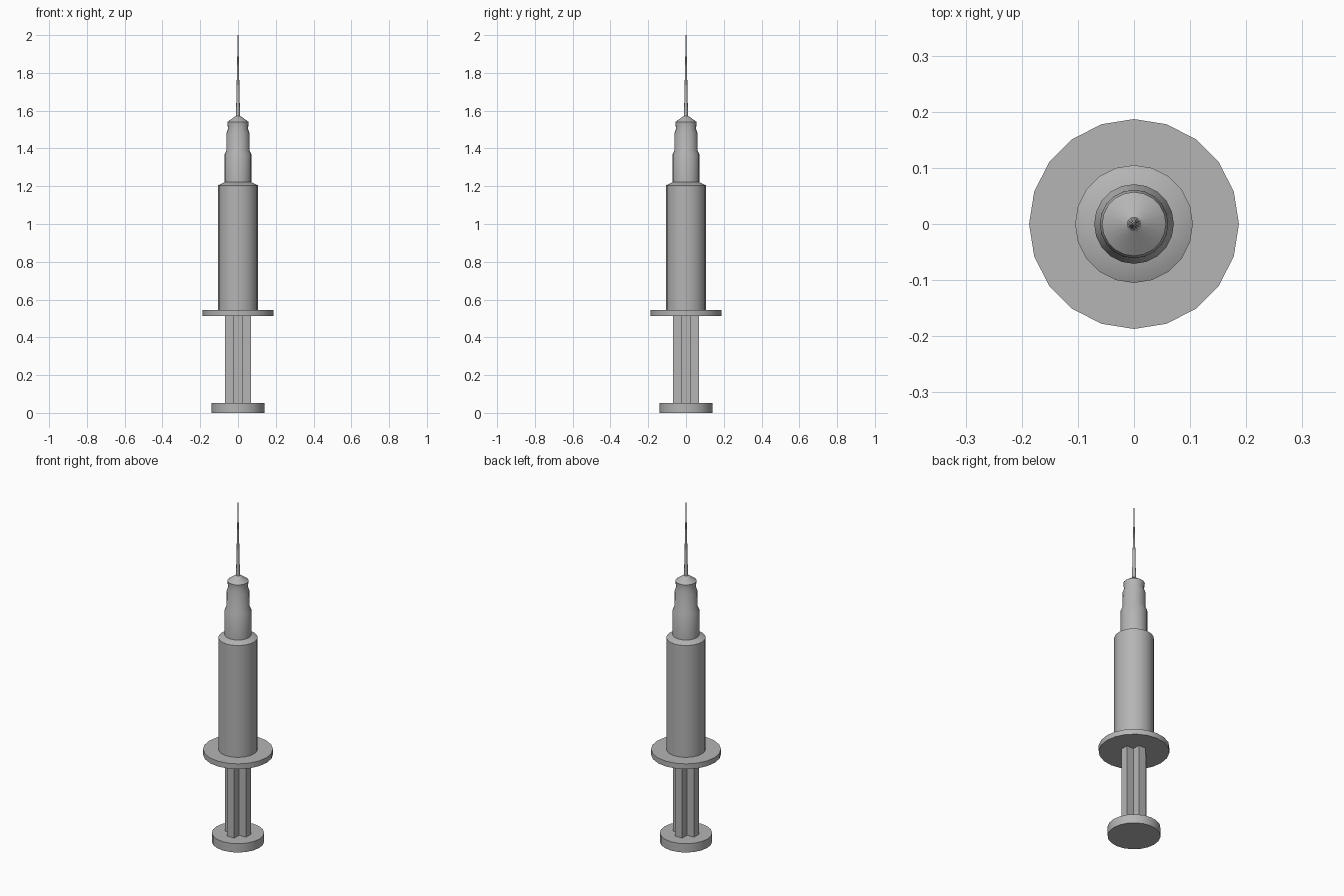
import bpy, bmesh, math

cube = bpy.data.objects.get("Cube")
if cube:
    bpy.data.objects.remove(cube, do_unlink=True)

GREY = (0.46, 0.46, 0.46, 1)
mat = bpy.data.materials.new("plain grey")
mat.use_nodes = True
mat.diffuse_color = GREY
mat.node_tree.nodes["Principled BSDF"].inputs["Base Color"].default_value = GREY


def finish(name, bm, smooth):
    """Turn a bmesh into a named, coloured object."""
    bmesh.ops.recalc_face_normals(bm, faces=bm.faces)
    mesh = bpy.data.meshes.new(name)
    bm.to_mesh(mesh)
    bm.free()
    mesh.materials.append(mat)
    obj = bpy.data.objects.new(name, mesh)
    bpy.context.collection.objects.link(obj)
    if smooth:
        bpy.ops.object.select_all(action="DESELECT")
        obj.select_set(True)
        bpy.context.view_layer.objects.active = obj
        bpy.ops.object.shade_smooth_by_angle(angle=math.radians(30))
    return obj


def turned(name, profile, sides=20):
    """Lathe (radius, height) points around z, with flat end caps."""
    bm = bmesh.new()
    rings = []
    for r, z in profile:
        angles = [math.tau * i / sides for i in range(sides)]
        rings.append([bm.verts.new((r * math.cos(a), r * math.sin(a), z)) for a in angles])
    for low, high in zip(rings, rings[1:]):
        for i in range(sides):
            j = (i + 1) % sides
            bm.faces.new((low[i], low[j], high[j], high[i]))
    bm.faces.new(rings[0])
    bm.faces.new(rings[-1])
    return finish(name, bm, True)


# Thumb rest and finger flange
turned("thumb_rest", [(0.14, 0), (0.14, 0.052)])
turned("finger_flange", [(0.187, 0.514), (0.187, 0.545)])

# Plunger rod with a cross-shaped section
W, T = 0.068, 0.023
corner = [(W, -T), (W, T), (T, T)]
bm = bmesh.new()
outline = []
for quarter in range(4):
    for x, y in corner:
        for _ in range(quarter):
            x, y = -y, x
        outline.append(bm.verts.new((x, y, 0.05)))
base = bm.faces.new(outline)
top = bmesh.ops.extrude_face_region(bm, geom=[base], use_keep_orig=True)
moved = [g for g in top["geom"] if isinstance(g, bmesh.types.BMVert)]
bmesh.ops.translate(bm, verts=moved, vec=(0, 0, 0.47))
finish("plunger_rod", bm, False)

# Barrel with a shallow sloping shoulder
turned("barrel", [(0.105, 0.54), (0.105, 1.205), (0.07, 1.222)])

# Stepped needle hub
turned("needle_hub", [
    (0.071, 1.21), (0.071, 1.37), (0.062, 1.388), (0.061, 1.48),
    (0.053, 1.505), (0.057, 1.54), (0.012, 1.572),
])

# Tapered needle
turned("needle", [(0.011, 1.56), (0.0015, 2.0)], 12)
